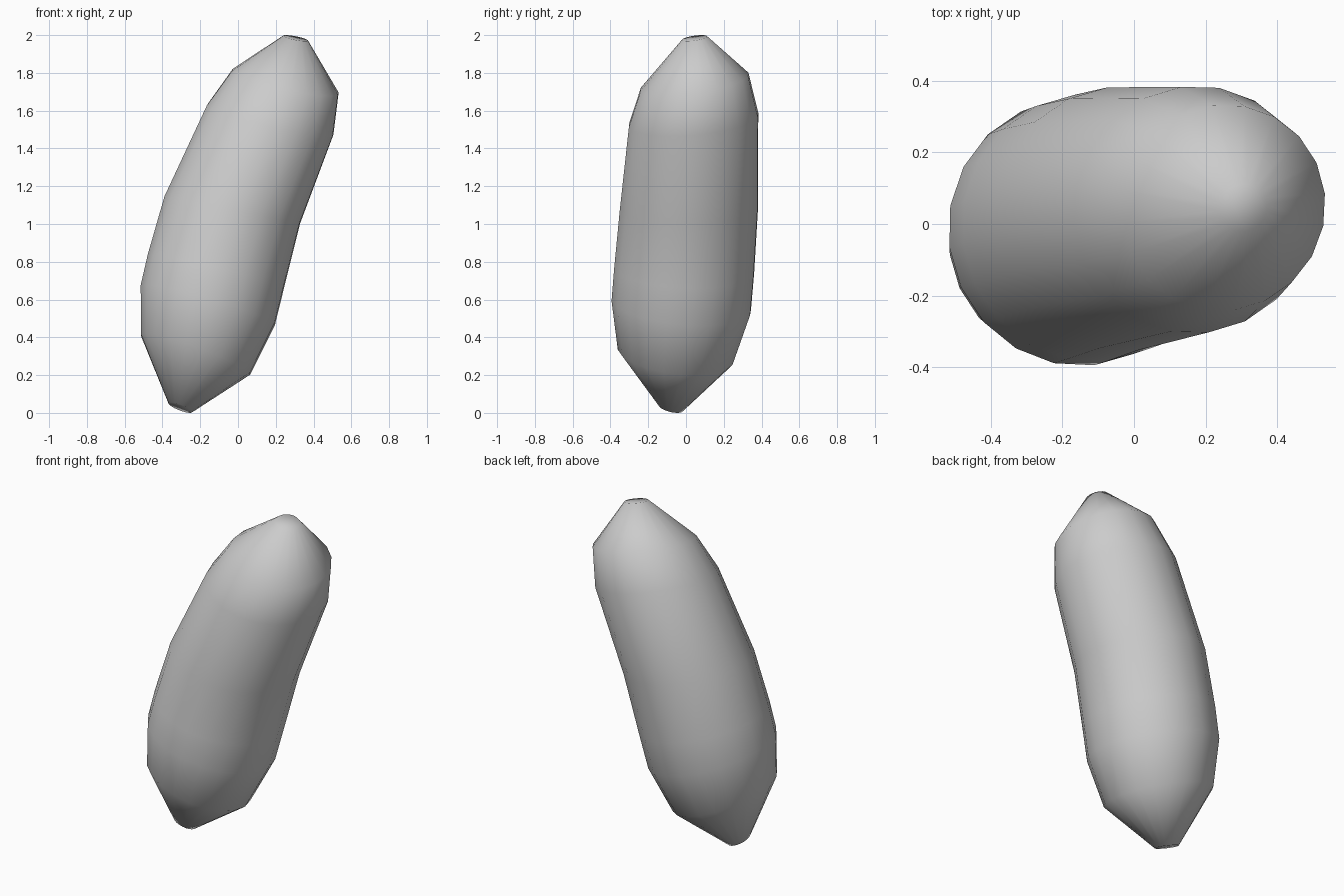
import bpy, bmesh, math
from mathutils import Vector

if "Cube" in bpy.data.objects:
    bpy.data.objects.remove(bpy.data.objects["Cube"])

SIDES = 20
PHASE = math.radians(7)

# Cross-sections along the curved spine: centre, radius, plane slope in x and y
RINGS = [
    ((-0.305, -0.080, 0.028), 0.067, -0.38, -0.25),
    ((-0.225, -0.055, 0.310), 0.310, -0.36, -0.13),
    ((-0.160, -0.025, 0.570), 0.373, -0.29, -0.10),
    ((-0.117, -0.010, 0.750), 0.374, -0.25, -0.05),
    ((-0.030, 0.015, 1.075), 0.369, -0.20, 0.00),
    ((0.170, 0.040, 1.550), 0.347, -0.24, 0.09),
    ((0.250, 0.045, 1.752), 0.291, -0.22, 0.15),
    ((0.305, 0.045, 1.984), 0.067, -0.20, 0.15),
]


def add_ring(bm, centre, radius, a, b):
    normal = Vector((-a, -b, 1)).normalized()
    tilt = Vector((0, 0, 1)).rotation_difference(normal)
    verts = []
    for i in range(SIDES):
        t = PHASE + math.tau * i / SIDES
        p = Vector((radius * math.cos(t), radius * math.sin(t), 0))
        verts.append(bm.verts.new(Vector(centre) + tilt @ p))
    return verts


# Leaning, tapered body lofted through the rings
bm = bmesh.new()
loops = [add_ring(bm, *r) for r in RINGS]
for low, high in zip(loops, loops[1:]):
    for i in range(SIDES):
        j = (i + 1) % SIDES
        bm.faces.new((low[i], low[j], high[j], high[i]))

# Small end caps
bm.faces.new(list(reversed(loops[0])))
bm.faces.new(loops[-1])
for f in bm.faces:
    f.smooth = True

mesh = bpy.data.meshes.new("capsule_body")
bm.to_mesh(mesh)
bm.free()
body = bpy.data.objects.new("capsule_body", mesh)
bpy.context.collection.objects.link(body)
